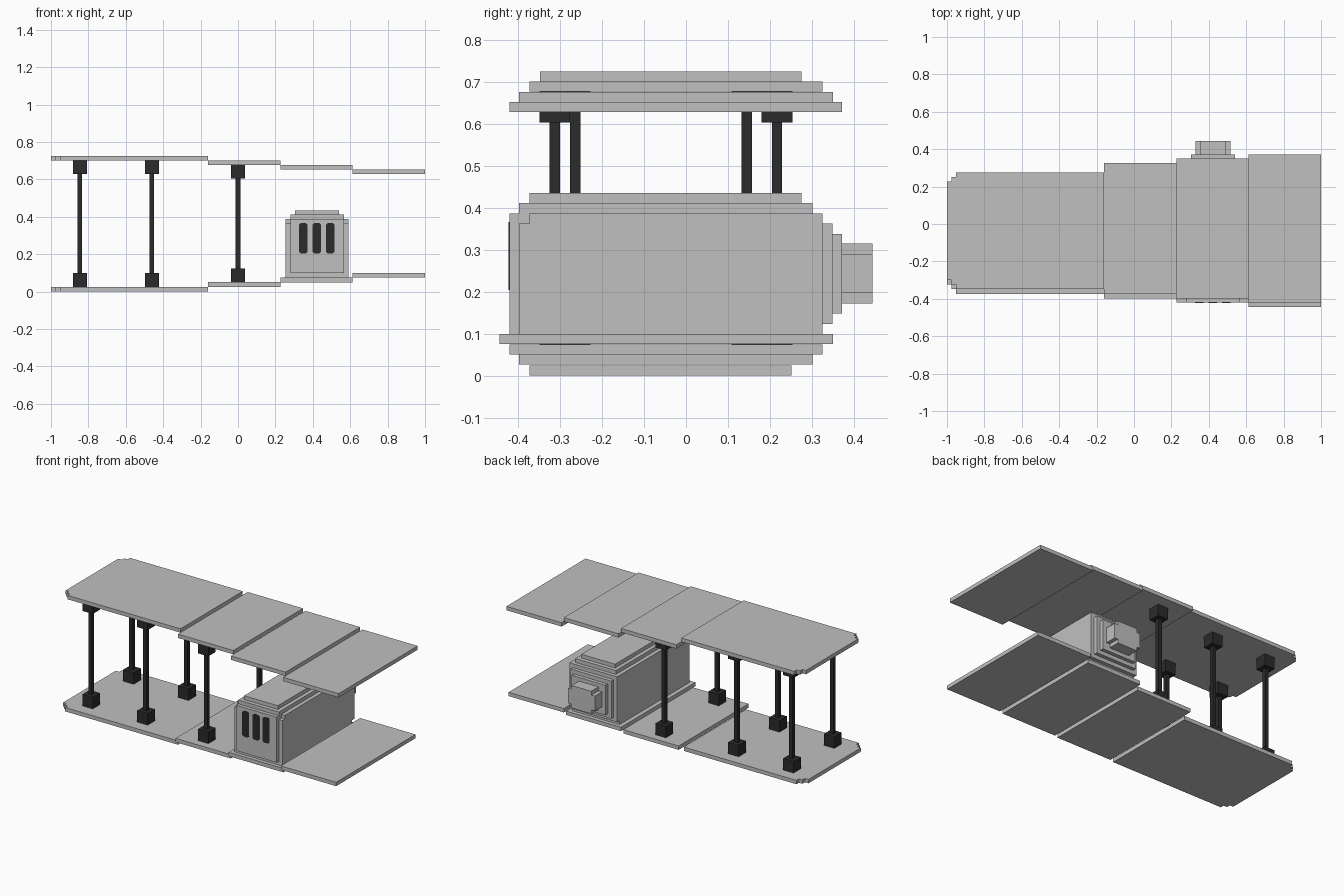
import bpy, bmesh

old = bpy.data.objects.get("Cube")
if old:
    bpy.data.objects.remove(old)


def material(name, value):
    m = bpy.data.materials.new(name)
    m.use_nodes = True
    col = (value, value, value, 1)
    m.diffuse_color = col
    m.node_tree.nodes["Principled BSDF"].inputs["Base Color"].default_value = col
    return m


GREY = material("light_grey", 0.53)
DARK = material("charcoal", 0.024)


def finish(name, bm, mat):
    bmesh.ops.recalc_face_normals(bm, faces=bm.faces)
    mesh = bpy.data.meshes.new(name)
    bm.to_mesh(mesh)
    bm.free()
    mesh.materials.append(mat)
    ob = bpy.data.objects.new(name, mesh)
    bpy.context.scene.collection.objects.link(ob)
    return ob


def add_prism(bm, pts, lo, hi, axis="Z"):
    """Extrude a flat outline; axis Z uses (x, y) points, axis Y uses (x, z)."""
    def at(p, d):
        return (p[0], p[1], d) if axis == "Z" else (p[0], d, p[1])
    face = bm.faces.new([bm.verts.new(at(p, lo)) for p in pts])
    ext = bmesh.ops.extrude_face_region(bm, geom=[face])["geom"]
    move = (0, 0, hi - lo) if axis == "Z" else (0, hi - lo, 0)
    bmesh.ops.translate(bm, verts=[v for v in ext if isinstance(v, bmesh.types.BMVert)], vec=move)


def prism(name, pts, lo, hi, mat, axis="Z"):
    bm = bmesh.new()
    add_prism(bm, pts, lo, hi, axis)
    return finish(name, bm, mat)


def rect(a0, a1, b0, b1):
    return [(a0, b0), (a1, b0), (a1, b1), (a0, b1)]


def box(name, x0, x1, y0, y1, z0, z1, mat=GREY):
    return prism(name, rect(x0, x1, y0, y1), z0, z1, mat)


S = 0.0245  # one step of the blocky stair pattern


def tip_outline(x0, x1, y0, y1):
    """Panel outline with two stair notches at both outer corners."""
    return [(x1, y0), (x1, y1), (x0 + 2*S, y1), (x0 + 2*S, y1 - S), (x0 + S, y1 - S),
            (x0 + S, y1 - 2*S), (x0, y1 - 2*S), (x0, y0 + 2*S), (x0 + S, y0 + 2*S),
            (x0 + S, y0 + S), (x0 + 2*S, y0 + S), (x0 + 2*S, y0)]


# Wings: four stepped panels each, the upper falling and the lower rising
EDGES = [-1, -0.16, 0.228, 0.612, 1]
UPPER = [(-0.348, 0.276, 0.701), (-0.373, 0.326, 0.677), (-0.398, 0.350, 0.652), (-0.421, 0.372, 0.628)]
LOWER = [(-0.373, 0.251, 0.0), (-0.398, 0.302, 0.026), (-0.421, 0.326, 0.050), (-0.445, 0.350, 0.075)]
for wing, panels in (("upper", UPPER), ("lower", LOWER)):
    for i, (y0, y1, z) in enumerate(panels):
        x0, x1 = EDGES[i], EDGES[i + 1]
        outline = tip_outline(x0, x1, y0, y1) if i == 0 else rect(x0, x1, y0, y1)
        prism(f"{wing}_wing_panel_{i + 1}", outline, z, z + S, GREY)

# Struts with a square block at each end
for col, (cx, ys, z0, z1) in enumerate([(-0.845, (-0.264, 0.145), 0.026, 0.701),
                                        (-0.460, (-0.264, 0.145), 0.026, 0.701),
                                        (0.0, (-0.313, 0.217), 0.050, 0.677)]):
    for side, cy in zip(("front", "back"), ys):
        bm = bmesh.new()
        for r, a, b in ((0.0365, z0, z0 + 0.073), (0.0122, z0 + 0.073, z1 - 0.073),
                        (0.0365, z1 - 0.073, z1)):
            add_prism(bm, rect(cx - r, cx + r, cy - r, cy + r), a, b)
        finish(f"{side}_strut_{col + 1}", bm, DARK)

# Fuselage: main block with stepped roof and nose
X0, X1 = 0.255, 0.590


def body(name, inset, *yz):
    box(name, X0 + inset * S, X1 - inset * S, *yz)


body("fuselage_body", 0, -0.373, 0.302, 0.075, 0.387)
body("roof_lower_step", 1, -0.398, 0.302, 0.387, 0.411)
body("roof_top_step", 2, -0.373, 0.276, 0.411, 0.435)
body("nose_frame", 0, -0.398, -0.373, 0.075, 0.363)
body("nose_upper_frame", 1, -0.398, -0.373, 0.363, 0.387)
body("nose_plate", 1, -0.421, -0.398, 0.099, 0.387)

# Stair-stepped tail narrowing toward the back
for i in range(3):
    body(f"tail_step_{i + 1}", i, 0.302 + i * 0.0235, 0.302 + (i + 1) * 0.0235,
         0.099 + i * S, 0.387 - i * S)

# Tail plug with notched corners
px0, px1, pz0, pz1 = 0.328, 0.515, 0.172, 0.315
plug = [(px0 + S, pz0), (px1 - S, pz0), (px1 - S, pz0 + S), (px1, pz0 + S),
        (px1, pz1 - S), (px1 - S, pz1 - S), (px1 - S, pz1), (px0 + S, pz1),
        (px0 + S, pz1 - S), (px0, pz1 - S), (px0, pz0 + S), (px0 + S, pz0 + S)]
prism("tail_plug", plug, 0.372, 0.445, GREY, "Y")

# Three dark vent slots with clipped corners on the nose
C = 0.009
for i, cx in enumerate((0.349, 0.421, 0.493)):
    a, b, z0, z1 = cx - 0.0235, cx + 0.0235, 0.204, 0.366
    slot = [(a + C, z0), (b - C, z0), (b, z0 + C), (b, z1 - C),
            (b - C, z1), (a + C, z1), (a, z1 - C), (a, z0 + C)]
    prism(f"vent_slot_{i + 1}", slot, -0.4235, -0.419, DARK, "Y")
